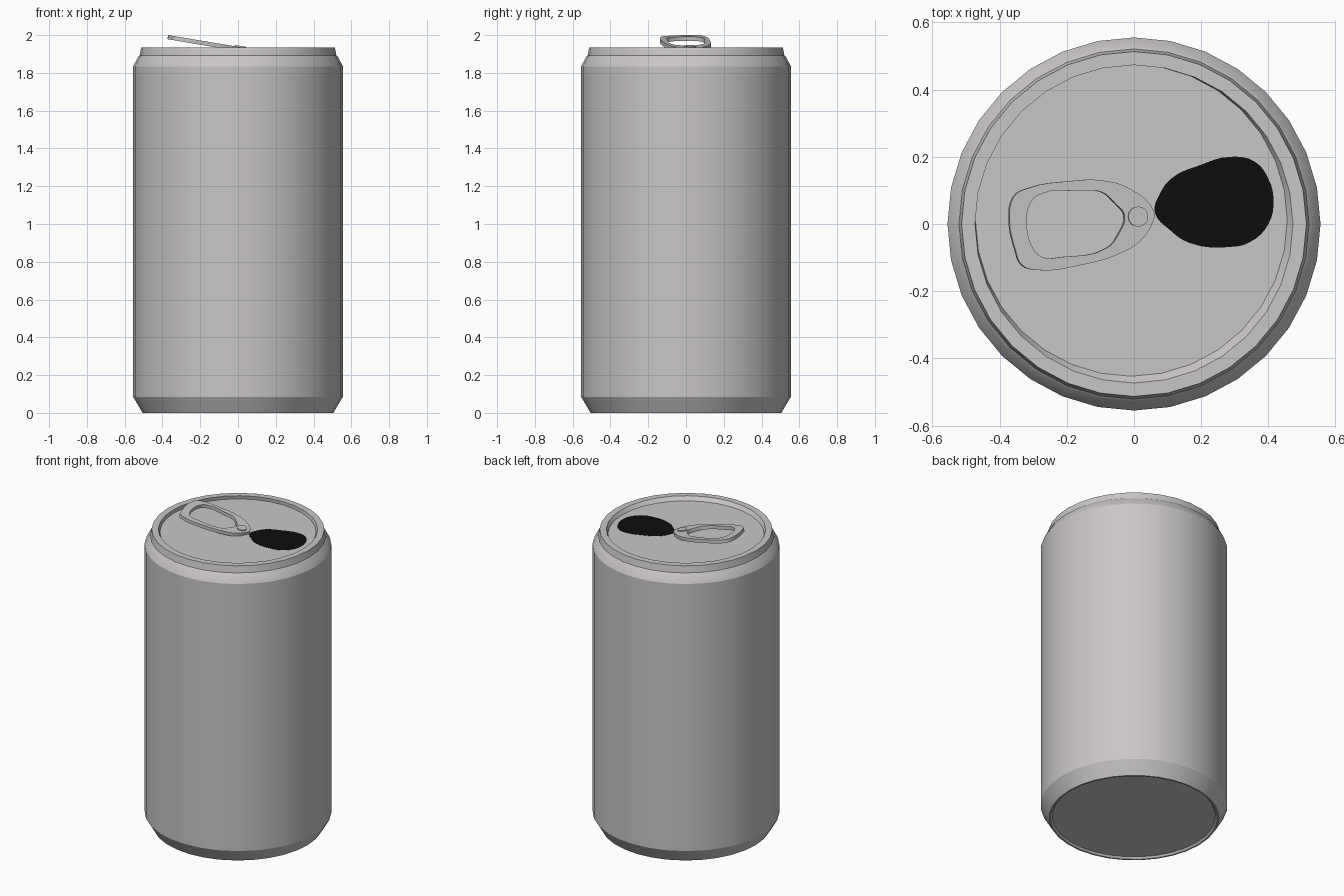
import bpy, bmesh, math

if "Cube" in bpy.data.objects:
    bpy.data.objects.remove(bpy.data.objects["Cube"])

def material(name, rgb):
    m = bpy.data.materials.new(name)
    m.diffuse_color = (*rgb, 1)
    m.use_nodes = True
    m.node_tree.nodes["Principled BSDF"].inputs["Base Color"].default_value = m.diffuse_color
    return m

METAL = material("brushed_metal", (0.59, 0.565, 0.565))
BLACK = material("opening_black", (0.004, 0.004, 0.004))
SIDES = 32

def flat_shape(name, outlines, depth, loc, tilt, mat):
    """Filled plate from smooth closed outlines (the second outline is a hole)."""
    cu = bpy.data.curves.new(name, 'CURVE')
    cu.dimensions = '2D'
    cu.fill_mode = 'BOTH'
    cu.extrude = depth / 2
    cu.resolution_u = 4
    for pts in outlines:
        sp = cu.splines.new('BEZIER')
        sp.bezier_points.add(len(pts) - 1)
        for bp, (x, y) in zip(sp.bezier_points, pts):
            bp.co = (x, y, 0)
            bp.handle_left_type = bp.handle_right_type = 'AUTO'
        sp.use_cyclic_u = True
    cu.materials.append(mat)
    ob = bpy.data.objects.new(name, cu)
    ob.location = loc
    ob.rotation_euler = (0, tilt, 0)
    bpy.context.collection.objects.link(ob)
    return ob

# Can body: rings of (radius, z, x offset, y offset), bottom panel to lid
rings = [(0.485, 0.012, 0, 0), (0.495, 0, 0, 0), (0.505, 0, 0, 0),
         (0.555, 0.085, 0, 0), (0.555, 1.835, 0, 0), (0.529, 1.885, 0, 0),
         (0.521, 1.892, 0, 0), (0.513, 1.935, 0, 0), (0.473, 1.935, 0, 0),
         (0.464, 1.912, -0.008, 0.011)]
bm = bmesh.new()
loops = []
for r, z, ox, oy in rings:
    loops.append([bm.verts.new((ox + r * math.cos(2 * math.pi * i / SIDES),
                                oy + r * math.sin(2 * math.pi * i / SIDES), z))
                  for i in range(SIDES)])
for a, b in zip(loops, loops[1:]):
    for i in range(SIDES):
        j = (i + 1) % SIDES
        bm.faces.new((a[i], a[j], b[j], b[i]))
bm.faces.new(loops[0][::-1])
bm.faces.new(loops[-1])
bmesh.ops.recalc_face_normals(bm, faces=bm.faces)
me = bpy.data.meshes.new("can_body")
bm.to_mesh(me)
bm.free()
me.materials.append(METAL)
body = bpy.data.objects.new("can_body", me)
bpy.context.collection.objects.link(body)
bpy.context.view_layer.objects.active = body
body.select_set(True)
bpy.ops.object.shade_smooth_by_angle(angle=math.radians(25))

# Pull tab: tilted ring
tilt = 0.166
outer = [(.06, .035), (-.012, .104), (-.1, .13), (-.19, .128), (-.32, .107),
         (-.363, .083), (-.377, .01), (-.36, -.075), (-.34, -.122),
         (-.295, -.137), (-.16, -.122), (-.04, -.086), (.018, -.05), (.057, .01)]
inner = [(-.03, .025), (-.057, .06), (-.1, .095), (-.16, .098), (-.29, .086),
         (-.318, .054), (-.325, 0), (-.312, -.06), (-.28, -.098),
         (-.22, -.098), (-.083, -.071), (-.048, -.03)]
flat_shape("pull_tab", [outer, inner], 0.022, (0, 0, 1.927), tilt, METAL)

# Rivet holding the tab
bpy.ops.mesh.primitive_cylinder_add(vertices=16, radius=0.03, depth=0.034,
                                    location=(0.01, 0.022, 1.926), rotation=(0, tilt, 0))
rivet = bpy.context.object
rivet.name = "rivet"
rivet.data.materials.append(METAL)
bpy.ops.object.shade_smooth_by_angle(angle=math.radians(30))

# Dark drinking opening, a thin plate on the lid
hole = [(.062, .035), (.077, .09), (.113, .137), (.196, .175), (.286, .2),
        (.36, .185), (.4, .134), (.415, .074), (.4, 0), (.345, -.054),
        (.29, -.068), (.167, -.057), (.107, -.018)]
flat_shape("drinking_opening", [hole], 0.003, (0, 0, 1.9125), 0, BLACK)
